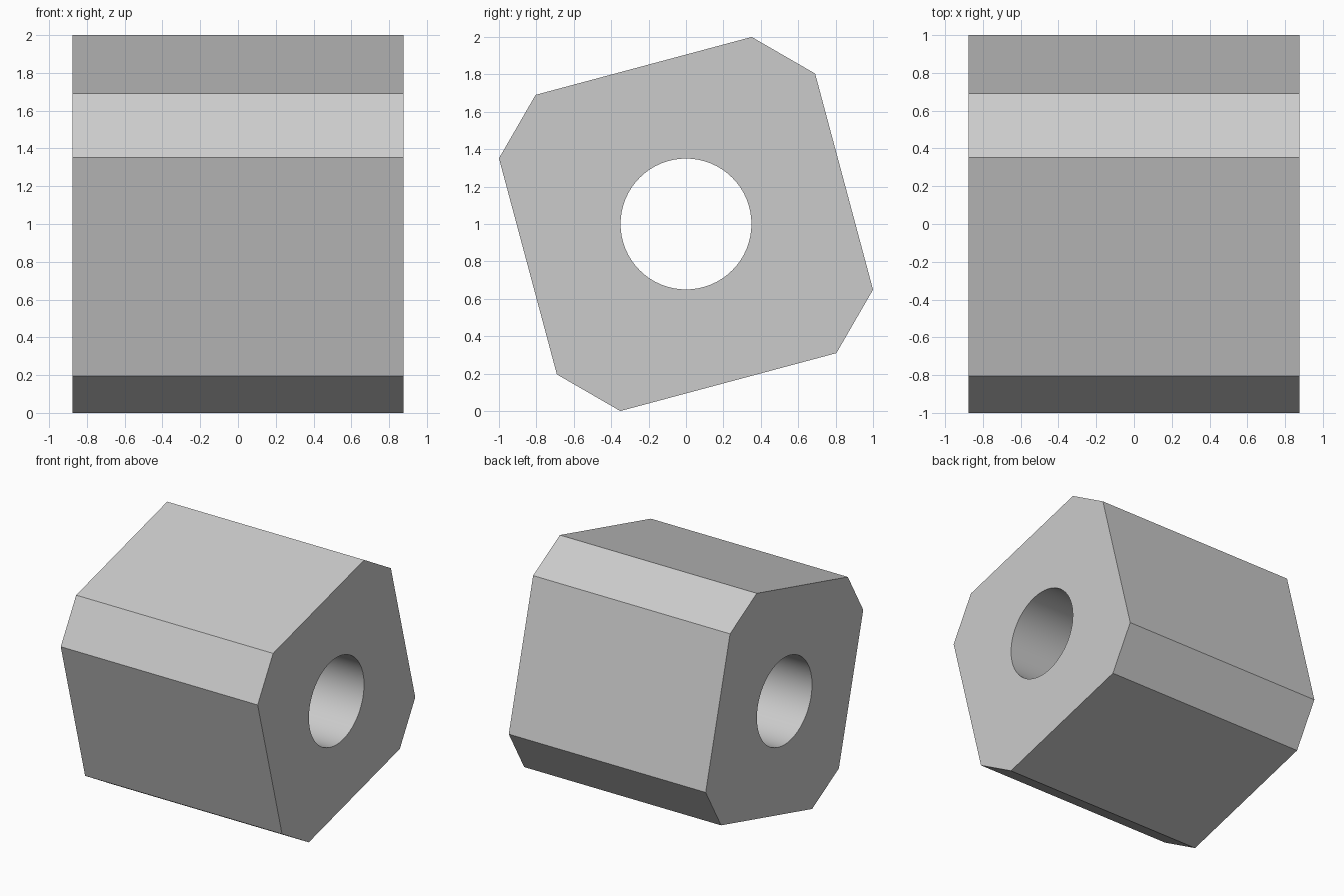
import bpy, bmesh, math
from mathutils import Matrix

if "Cube" in bpy.data.objects:
    bpy.data.objects.remove(bpy.data.objects["Cube"])

HALF = 0.875                     # half size of the square block
TILT = math.radians(15)
CHAMFER = 0.277
HOLE_RADIUS = 0.35


def make_object(name, bm):
    mesh = bpy.data.meshes.new(name)
    bm.to_mesh(mesh)
    bm.free()
    obj = bpy.data.objects.new(name, mesh)
    bpy.context.collection.objects.link(obj)
    return obj


# Block: cube with its four lengthwise edges chamfered, tilted about x
bm = bmesh.new()
bmesh.ops.create_cube(bm, size=2 * HALF)
long_edges = [e for e in bm.edges
              if abs(e.verts[0].co.x - e.verts[1].co.x) > HALF]
bmesh.ops.bevel(bm, geom=long_edges, offset=CHAMFER, offset_type='OFFSET',
                segments=1, affect='EDGES')
place = Matrix.Translation((0, 0, 1)) @ Matrix.Rotation(TILT, 4, 'X')
bmesh.ops.transform(bm, matrix=place, verts=bm.verts)
block = make_object("bored_block", bm)

# Bore cutter along x
bm = bmesh.new()
bmesh.ops.create_cone(bm, cap_ends=True, segments=64, radius1=HOLE_RADIUS,
                      radius2=HOLE_RADIUS, depth=4 * HALF)
place = Matrix.Translation((0, 0, 1)) @ Matrix.Rotation(math.pi / 2, 4, 'Y')
bmesh.ops.transform(bm, matrix=place, verts=bm.verts)
cutter = make_object("bore_cutter", bm)
cutter.hide_render = True

# Cut the through hole
bore = block.modifiers.new("bore", 'BOOLEAN')
bore.operation = 'DIFFERENCE'
bore.solver = 'EXACT'
bore.object = cutter
bpy.context.view_layer.objects.active = block
block.select_set(True)
bpy.ops.object.modifier_apply(modifier="bore")
bpy.data.objects.remove(cutter)

# Smooth bore wall, sharp block edges
bpy.ops.object.shade_smooth_by_angle(angle=math.radians(20))
